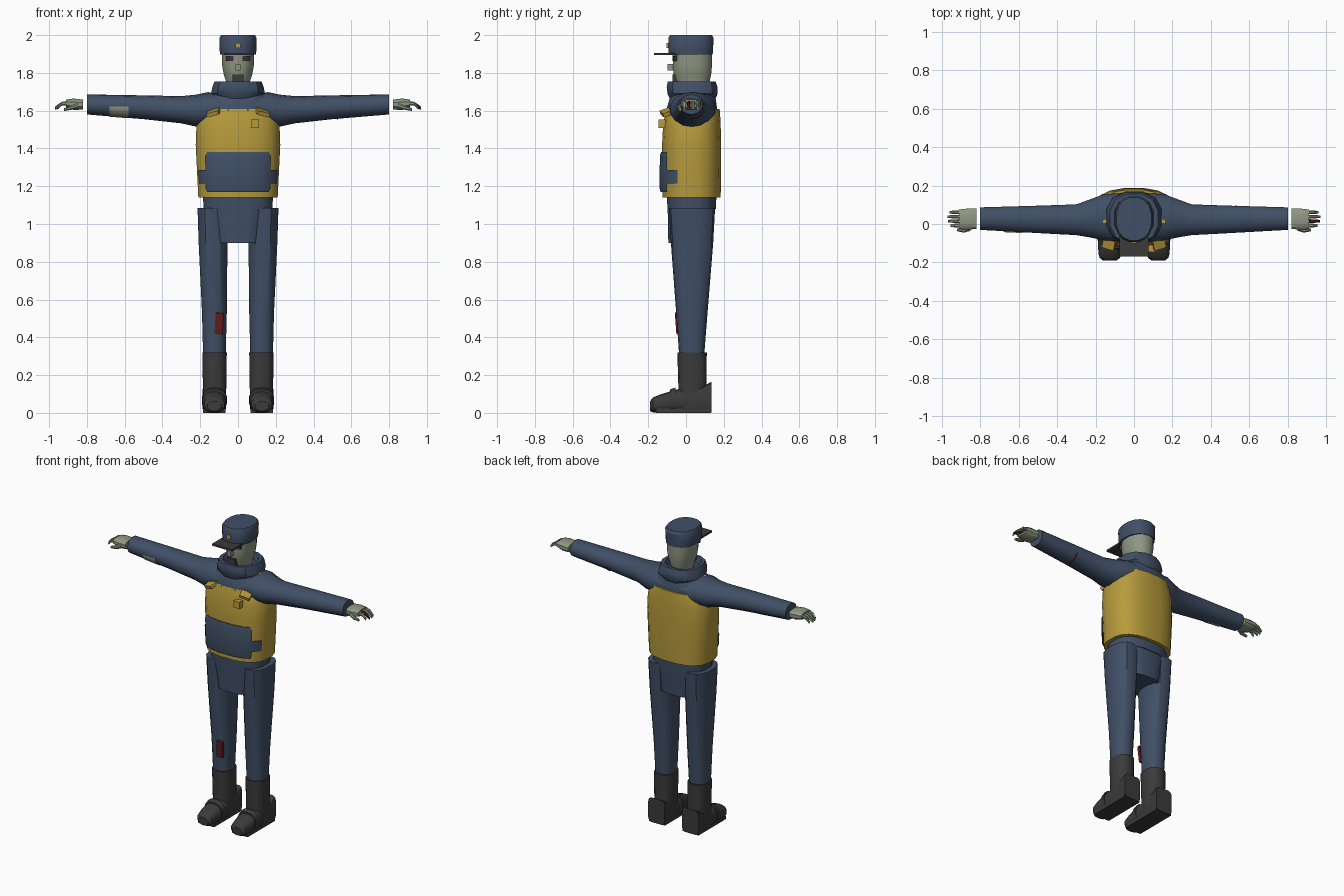
import bpy, bmesh, math
from mathutils import Matrix, Vector


def material(name, rgb):
    m = bpy.data.materials.new(name)
    m.diffuse_color = (*rgb, 1)
    return m


BLUE = material("navy cloth", (0.052, 0.079, 0.132))
YELLOW = material("vest yellow", (0.47, 0.325, 0.045))
SKIN = material("pale grey green", (0.28, 0.31, 0.225))
DARK = material("dark leather", (0.043, 0.043, 0.043))
RED = material("dark red", (0.13, 0.012, 0.012))
EYE = material("eye shadow", (0.045, 0.03, 0.035))


def finish(name, bm, mat):
    bmesh.ops.recalc_face_normals(bm, faces=bm.faces[:])
    me = bpy.data.meshes.new(name)
    bm.to_mesh(me)
    bm.free()
    me.materials.append(mat)
    ob = bpy.data.objects.new(name, me)
    bpy.context.collection.objects.link(ob)
    bpy.ops.object.select_all(action='DESELECT')
    ob.select_set(True)
    bpy.context.view_layer.objects.active = ob
    bpy.ops.object.shade_smooth_by_angle(angle=math.radians(32))
    return ob


def loft(name, mat, sections, axis='Z', n=16, power=2.0, side=1, cuts=()):
    """Sections are (position, centre a, centre b, radius a, radius b)."""
    bm = bmesh.new()
    rings = []
    for t, a, b, ra, rb in sections:
        ring = []
        for i in range(n):
            w = 2 * math.pi * (i + 0.5) / n
            c, s = math.cos(w), math.sin(w)
            u = a + ra * math.copysign(abs(c) ** (2 / power), c)
            v = b + rb * math.copysign(abs(s) ** (2 / power), s)
            p = {'Z': (u, v, t), 'X': (t, u, v), 'Y': (u, t, v)}[axis]
            ring.append(bm.verts.new((p[0] * side, p[1], p[2])))
        rings.append(ring)
    for r, q in zip(rings, rings[1:]):
        for i in range(n):
            j = (i + 1) % n
            bm.faces.new((r[i], r[j], q[j], q[i]))
    bm.faces.new(rings[0])
    bm.faces.new(rings[-1])
    for co, no in cuts:  # removes whatever lies along the normal
        bmesh.ops.bisect_plane(bm, geom=bm.verts[:] + bm.edges[:] + bm.faces[:],
                               plane_co=co, plane_no=no, clear_outer=True)
    return finish(name, bm, mat)


def box(name, mat, centre, size, rot=(0, 0, 0)):
    bm = bmesh.new()
    bmesh.ops.create_cube(bm, size=1)
    bm.transform(Matrix.Diagonal((*size, 1)))
    for ax, ang in zip('XYZ', rot):
        bm.transform(Matrix.Rotation(ang, 4, ax))
    bm.transform(Matrix.Translation(Vector(centre)))
    return finish(name, bm, mat)


# Head and face
loft("head", SKIN, [(1.68, 0, .04, .06, .065), (1.75, 0, .035, .062, .09),
                    (1.79, 0, .034, .076, .1), (1.84, 0, .034, .085, .105),
                    (1.92, 0, .034, .087, .106)], n=20, power=2.2)
box("nose", SKIN, (0, -.08, 1.83), (.026, .036, .034))
box("beard", DARK, (0, -.057, 1.763), (.058, .03, .055))
for s in (-1, 1):
    box("eye", EYE, (s * .042, -.06, 1.876), (.04, .016, .028), (0, 0, s * .25))

# Cap with peak and badge
loft("cap", BLUE, [(1.897, 0, .025, .096, .118), (1.92, 0, .025, .099, .12),
                   (1.985, 0, .026, .1, .122), (2.0, 0, .026, .092, .113)],
     n=16, power=2.3)
box("cap_peak", DARK, (0, -.105, 1.9), (.15, .13, .012))
box("cap_badge", YELLOW, (0, -.097, 1.945), (.028, .01, .028))

# Collar with a sunken top
loft("collar", BLUE, [(1.64, 0, .035, .11, .115), (1.665, 0, .035, .115, .125),
                      (1.69, 0, .035, .147, .137), (1.725, 0, .032, .14, .138),
                      (1.755, 0, .03, .128, .13), (1.755, 0, .03, .105, .11),
                      (1.72, 0, .03, .09, .1)], n=12, power=2.4)

# Torso
loft("shoulder_yoke", BLUE, [(1.5, 0, .03, .19, .14), (1.6, 0, .03, .185, .138),
                             (1.66, 0, .035, .17, .125), (1.69, 0, .035, .14, .11)],
     n=16, power=2.5)
loft("waist", BLUE, [(1.08, 0, .03, .185, .13), (1.3, 0, .03, .195, .14)],
     n=16, power=2.6)
vest = [(1.14, 0, .03, .212, .155), (1.26, 0, .03, .218, .157),
        (1.42, 0, .03, .226, .158), (1.52, 0, .031, .222, .154),
        (1.58, 0, .035, .205, .147), (1.61, 0, .037, .185, .142)]
loft("vest", YELLOW, vest, n=20, power=2.6)

# Front pouch panel wrapping the vest, with a narrow tab to each side
loft("pouch_panel", BLUE, [(1.17, 0, .028, .217, .165), (1.19, 0, .028, .222, .17),
                           (1.36, 0, .028, .226, .168), (1.38, 0, .028, .223, .162)],
     n=20, power=2.6, cuts=[((0, -.1, 0), (0, 1, 0))])
loft("pouch_side_tabs", BLUE, [(1.215, 0, .028, .22, .165), (1.285, 0, .028, .223, .165)],
     n=20, power=2.6, cuts=[((0, -.045, 0), (0, 1, 0))])
box("chest_box", YELLOW, (.09, -.127, 1.53), (.044, .036, .044))

# Hips
loft("hips", BLUE, [(.9, 0, .025, .118, .12), (1.0, 0, .027, .14, .124),
                    (1.1, 0, .028, .165, .127)], n=16, power=3.2)

for s, tag in ((-1, "right"), (1, "left")):
    # Vest straps and shoulder tabs
    box(tag + "_vest_strap", YELLOW, (s * .13, -.105, 1.59), (.065, .05, .022),
        (.35, s * .25, s * .3))
    box(tag + "_shoulder_tab", YELLOW, (s * .152, .02, 1.683), (.02, .03, .025))

    # Sleeve
    loft(tag + "_sleeve", BLUE,
         [(.04, .035, 1.615, .13, .075), (.16, .035, 1.608, .122, .09),
          (.22, .03, 1.6, .104, .085), (.3, .022, 1.605, .082, .072),
          (.5, .024, 1.618, .073, .063), (.8, .028, 1.633, .06, .053)],
         'X', 14, 2.1, s)

    # Hand: palm, thumb, four drooping fingers
    loft(tag + "_palm", SKIN,
         [(.82, .027, 1.632, .054, .027), (.87, .025, 1.634, .056, .031),
          (.91, .025, 1.638, .052, .021)], 'X', 12, 2.8, s)
    loft(tag + "_thumb", SKIN,
         [(.85, -.022, 1.625, .014, .014), (.885, -.034, 1.615, .012, .012),
          (.92, -.03, 1.606, .008, .008)], 'X', 8, 2, s)
    for i, reach in enumerate((.955, .967, .97, .96)):
        y = -.008 + i * .023
        mat = RED if s > 0 and i == 1 else SKIN
        loft(tag + "_finger", mat,
             [(.9, y, 1.641, .011, .013), (.935, y, 1.636, .01, .011),
              (reach, y, 1.613, .007, .008)], 'X', 8, 2.2, s)

    # Trouser leg
    loft(tag + "_leg", BLUE,
         [(.3, .125, .03, .061, .066), (.53, .125, .031, .067, .083),
          (.9, .132, .032, .078, .112), (1.085, .135, .032, .081, .122)],
         'Z', 14, 2.4, s)

    # Boot: shaft, foot, ankle strap, sole, raised heel
    loft(tag + "_boot_shaft", DARK,
         [(.06, .124, .035, .062, .073), (.32, .124, .032, .066, .078)],
         'Z', 14, 2.5, s)
    loft(tag + "_boot_foot", DARK,
         [(-.19, .126, .036, .036, .026), (-.175, .126, .042, .055, .04),
          (-.13, .126, .05, .062, .05), (-.04, .125, .063, .064, .063),
          (.06, .124, .068, .06, .068)], 'Y', 14, 2.5, s)
    loft(tag + "_boot_strap", DARK,
         [(-.085, .125, .063, .066, .061), (-.055, .125, .068, .067, .066)],
         'Y', 14, 2.6, s)
    box(tag + "_boot_sole", DARK, (s * .125, -.015, .011), (.118, .29, .022))
    loft(tag + "_boot_heel", DARK,
         [(-.01, .125, .06, .06, .06), (.07, .125, .065, .063, .065),
          (.135, .125, .083, .062, .083)], 'Y', 12, 6, s)

# Sleeve patch, sleeve scratch and knee patch
loft("sleeve_patch", SKIN, [(.58, .025, 1.622, .074, .063), (.68, .026, 1.627, .07, .06)],
     'X', 14, 2.1, -1, [((0, 0, 1.623), (0, 0, 1)), ((0, .02, 0), (0, 1, 0))])
loft("sleeve_scratch", RED, [(.525, .025, 1.619, .075, .065), (.532, .025, 1.62, .075, .065)],
     'X', 14, 2.1, 1, [((0, 0, 1.6), (0, 0, 1)), ((0, .02, 0), (0, -1, 0))])
box("shin_patch", RED, (-.1, -.045, .475), (.042, .02, .11), (.07, .06, 0))
